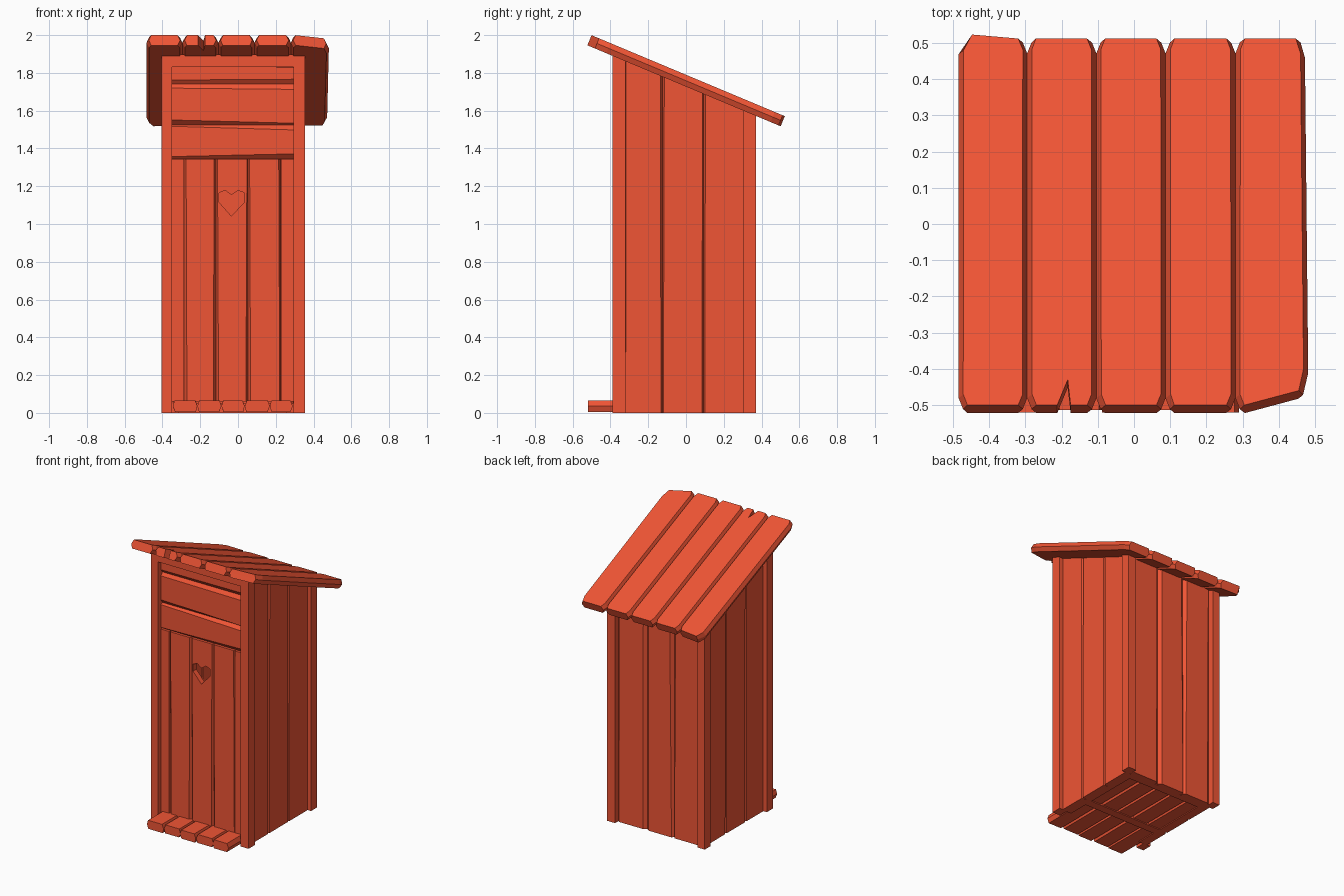
import bpy, bmesh, random
from mathutils import Vector

if "Cube" in bpy.data.objects:
    bpy.data.objects.remove(bpy.data.objects["Cube"])

random.seed(4)
red = bpy.data.materials.new("red_paint")
red.diffuse_color = (0.87, 0.09, 0.035, 1)
red.use_nodes = True
red.node_tree.nodes["Principled BSDF"].inputs["Base Color"].default_value = red.diffuse_color


def plank(name, pts, place, depth, inset=0.0, axis=0, jitter=0.0):
    """Outline placed in space and extruded by depth; the long edges are
    V-chamfered by inset (+ random wear) so neighbours form grooves."""
    bm = bmesh.new()
    lo, hi = min(p[axis] for p in pts), max(p[axis] for p in pts)
    rings = []
    for t in ((0, 0.5, 1) if inset else (0, 1)):
        ring = []
        for p in pts:
            q = list(p)
            if inset and t != 0.5:
                s = inset + random.uniform(0, jitter)
                if p[axis] - lo < 0.025:
                    q[axis] += s
                elif hi - p[axis] < 0.025:
                    q[axis] -= s
            ring.append(bm.verts.new(Vector(place(*q)) + Vector(depth) * t))
        rings.append(ring)
    n = len(pts)
    for a, b in zip(rings, rings[1:]):
        for i in range(n):
            bm.faces.new((a[i], a[(i + 1) % n], b[(i + 1) % n], b[i]))
    bm.faces.new(rings[0])
    bm.faces.new(rings[-1])
    bmesh.ops.recalc_face_normals(bm, faces=bm.faces)
    me = bpy.data.meshes.new(name)
    bm.to_mesh(me)
    bm.free()
    ob = bpy.data.objects.new(name, me)
    me.materials.append(red)
    bpy.context.collection.objects.link(ob)
    return ob


def box(name, x0, x1, y0, y1, z0, z1):
    return plank(name, [(x0, y0), (x1, y0), (x1, y1), (x0, y1)],
                 lambda x, y: (x, y, z0), (0, 0, z1 - z0))


def eave(y):
    """Height of the roof underside, slightly buried in the roof."""
    return 1.735 - 0.419 * y


def slope_pts(y0, y1, z0):
    return [(y0, z0), (y1, z0), (y1, eave(y1)), (y0, eave(y0))]


# Roof boards, chipped at the outer corners and on one front edge
def on_roof(x, y):
    return (x, y, 1.79 - 0.419 * y)


def roof_board(x0, x1):
    c, e = 0.012, 0.03
    return [(x0, -0.5 + e), (x0 + c, -0.5), (x1 - c, -0.5), (x1, -0.5 + e),
            (x1, 0.512 - e), (x1 - c, 0.512), (x0 + c, 0.512), (x0, 0.512 - e)]


edges = [-0.484, -0.295, -0.104, 0.087, 0.28]
boards = [roof_board(a, b) for a, b in zip(edges, edges[1:])]
boards[0][6:] = [(-0.447, 0.523), (-0.484, 0.48)]
boards[1][2:2] = [(-0.212, -0.5), (-0.183, -0.43), (-0.175, -0.5)]
boards.append([(0.28, -0.47), (0.292, -0.5), (0.467, -0.46), (0.481, -0.40),
               (0.472, 0.47), (0.46, 0.512), (0.292, 0.512), (0.28, 0.482)])
for i, pts in enumerate(boards):
    plank(f"roof_board_{i}", pts, on_roof, (0, -0.022, -0.0535), 0.012, 0, 0.002)

# Corner posts and the beam above the front
for side, x0, x1 in (("left", -0.405, -0.35), ("right", 0.293, 0.355)):
    for end, y0, y1 in (("front", -0.39, -0.32), ("back", 0.305, 0.37)):
        plank(f"{end}_{side}_post", slope_pts(y0, y1, 0),
              lambda y, z, x=x0: (x, y, z), (x1 - x0, 0, 0))
plank("front_beam", slope_pts(-0.39, -0.32, 1.83),
      lambda y, z: (-0.35, y, z), (0.643, 0, 0))

# Side walls
ys = [-0.325, -0.125, 0.093, 0.31]
for side, x in (("left", -0.378), ("right", 0.292)):
    for i in range(3):
        plank(f"{side}_wall_board_{i}", slope_pts(ys[i], ys[i + 1], 0.0),
              lambda y, z, x=x: (x, y, z), (0.036, 0, 0), 0.005, 0, 0.006)

# Back wall
xs = [-0.355, -0.135, 0.075, 0.3]
for i in range(3):
    a, b = xs[i], xs[i + 1]
    plank(f"back_wall_board_{i}", [(a, 0), (b, 0), (b, eave(0.33)), (a, eave(0.33))],
          lambda x, z: (x, 0.305, z), (0, 0.036, 0), 0.005, 0, 0.02)


# Horizontal boards above the door
def on_front(x, z):
    return (x, -0.357, z)


for i, (z0, z1) in enumerate(((1.345, 1.525), (1.525, 1.74), (1.74, 1.84))):
    plank(f"gable_board_{i}", [(-0.352, z0), (0.295, z0), (0.295, z1), (-0.352, z1)],
          on_front, (0, 0.037, 0), 0.006, 1, 0.022)

# Door jambs and door boards
xs = [-0.352, -0.285, -0.117, 0.053, 0.226, 0.295]
names = ["left_jamb", "door_board_0", "door_board_1", "door_board_2", "right_jamb"]
for i, name in enumerate(names):
    a, b = xs[i], xs[i + 1]
    door = "door" in name
    ob = plank(name, [(a, 0.06), (b, 0.06), (b, 1.345), (a, 1.345)],
               on_front, (0, 0.037, 0), 0.004 if door else 0.001, 0,
               0.012 if door else 0)
    if name == "door_board_1":
        middle = ob

# Heart-shaped opening in the middle door board
heart = [(-0.035, 1.042), (0.033, 1.115), (0.033, 1.165), (0.0, 1.178),
         (-0.035, 1.153), (-0.068, 1.178), (-0.1, 1.165), (-0.1, 1.115)]
cutter = plank("heart_cutter", heart, lambda x, z: (x, -0.45, z), (0, 0.2, 0))
cutter.hide_render = True
cutter.hide_set(True)
cut = middle.modifiers.new("heart", "BOOLEAN")
cut.operation = "DIFFERENCE"
cut.solver = "EXACT"
cut.object = cutter

# Floor boards running out to form the front step
xs = [-0.345, -0.215, -0.088, 0.035, 0.168, 0.29]
for i in range(5):
    a, b = xs[i], xs[i + 1]
    y = -0.52 + 0.006 * (i % 2)
    plank(f"floor_board_{i}", [(a, y), (b, y), (b, 0.31), (a, 0.31)],
          lambda x, y: (x, y, 0.006), (0, 0, 0.06), 0.007, 0, 0.006)

# Sills and cross beam under the floor
box("left_sill", -0.36, -0.315, -0.325, 0.31, 0, 0.05)
box("right_sill", 0.255, 0.3, -0.325, 0.31, 0, 0.05)
box("back_sill", -0.352, 0.295, 0.26, 0.31, 0, 0.05)
box("cross_beam", -0.345, 0.29, -0.18, -0.12, 0, 0.04)
